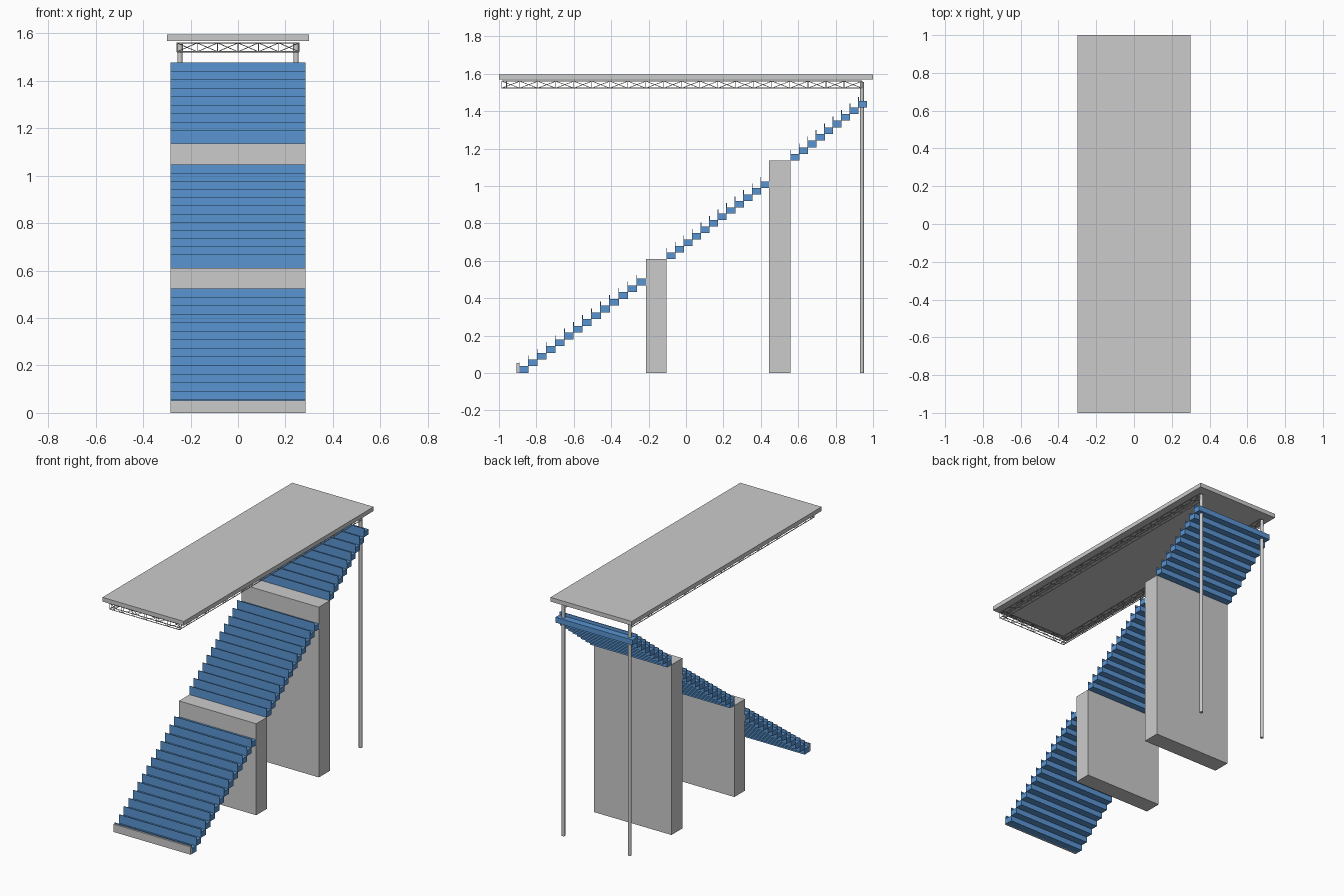
import bpy, bmesh
from mathutils import Vector

if "Cube" in bpy.data.objects:
    bpy.data.objects.remove(bpy.data.objects["Cube"])

blue = bpy.data.materials.new("seat_blue")
blue.diffuse_color = (0.1, 0.3, 0.65, 1)
blue.use_nodes = True
blue.node_tree.nodes["Principled BSDF"].inputs["Base Color"].default_value = blue.diffuse_color


def add_box(bm, x, y, z):
    """Box from (min, max) pairs."""
    v = bmesh.ops.create_cube(bm, size=1)["verts"]
    for p in v:
        p.co = Vector([a[0] if c < 0 else a[1] for a, c in zip((x, y, z), p.co)])


def add_rod(bm, a, b, r, sides):
    """Straight rod between two points."""
    a, b = Vector(a), Vector(b)
    d = b - a
    v = bmesh.ops.create_cone(bm, cap_ends=True, segments=sides, radius1=r,
                              radius2=r, depth=d.length)["verts"]
    q = d.to_track_quat('Z', 'Y')
    for p in v:
        p.co = q @ p.co + (a + b) / 2


def finish(bm, name, mat=None):
    me = bpy.data.meshes.new(name)
    bm.to_mesh(me)
    bm.free()
    ob = bpy.data.objects.new(name, me)
    bpy.context.collection.objects.link(ob)
    if mat:
        me.materials.append(mat)
    return ob


def box_object(name, x, y, z):
    bm = bmesh.new()
    add_box(bm, x, y, z)
    return finish(bm, name)


W = 0.285

# Roof slab, front curb and the two concrete piers
box_object("roof", (-0.3, 0.3), (-1, 1), (1.568, 1.596))
box_object("front_curb", (-W, W), (-0.905, -0.89), (0, 0.052))
box_object("lower_pier", (-W, W), (-0.215, -0.103), (0, 0.61))
box_object("upper_pier", (-W, W), (0.445, 0.56), (0, 1.135))


# Stepped seating: each row is a block with a thin upright panel at its front
def flight(name, n, y0, y1, z0, rise):
    bm = bmesh.new()
    run = (y1 - y0) / n
    for i in range(n):
        y, z = y0 + i * run, z0 + i * rise
        add_box(bm, (-W, W), (y, y + run + 0.001), (z, z + rise))
        add_box(bm, (-W, W), (y - 0.002, y + 0.002), (z, z + 0.057))
    finish(bm, name, blue)


flight("lower_flight", 14, -0.892, -0.215, 0.0, 0.036)
flight("middle_flight", 12, -0.103, 0.445, 0.61, 0.0345)
flight("upper_flight", 9, 0.56, 0.967, 1.135, 0.0356)

# Rear posts
for side, s in (("left", -1), ("right", 1)):
    bm = bmesh.new()
    add_rod(bm, (s * 0.245, 0.941, 0), (s * 0.245, 0.941, 1.555), 0.011, 12)
    ob = finish(bm, side + "_post")
    for p in ob.data.polygons:
        p.use_smooth = len(p.vertices) == 4
    ob.data.set_sharp_from_angle(angle=0.7)


# Box trusses under the roof
def truss(name, a, b, cells):
    a, b = Vector(a), Vector(b)
    bm = bmesh.new()
    d = (b - a).normalized()
    side = Vector((-d.y, d.x, 0)) * 0.0125
    lo, hi = Vector((0, 0, 1.523)), Vector((0, 0, 1.56))
    r = 0.0026
    for s in (-1, 1):
        for h in (lo, hi):
            add_rod(bm, a + side * s + h, b + side * s + h, r, 6)
    for i in range(cells + 1):
        p = a.lerp(b, i / cells)
        q = a.lerp(b, (i + 1) / cells)
        for s in (-1, 1):
            add_rod(bm, p + side * s + lo, p + side * s + hi, r * 0.6, 4)
            if i < cells:
                f, g = (lo, hi) if (i % 2 == 0) == (s > 0) else (hi, lo)
                add_rod(bm, p + side * s + f, q + side * s + g, r * 0.6, 4)
        for h in (lo, hi):
            add_rod(bm, p - side + h, p + side + h, r * 0.6, 4)
    finish(bm, name)


truss("left_truss", (-0.245, -0.985, 0), (-0.245, 0.941, 0), 20)
truss("right_truss", (0.245, -0.985, 0), (0.245, 0.941, 0), 20)
truss("front_truss", (-0.258, -0.972, 0), (0.258, -0.972, 0), 6)
